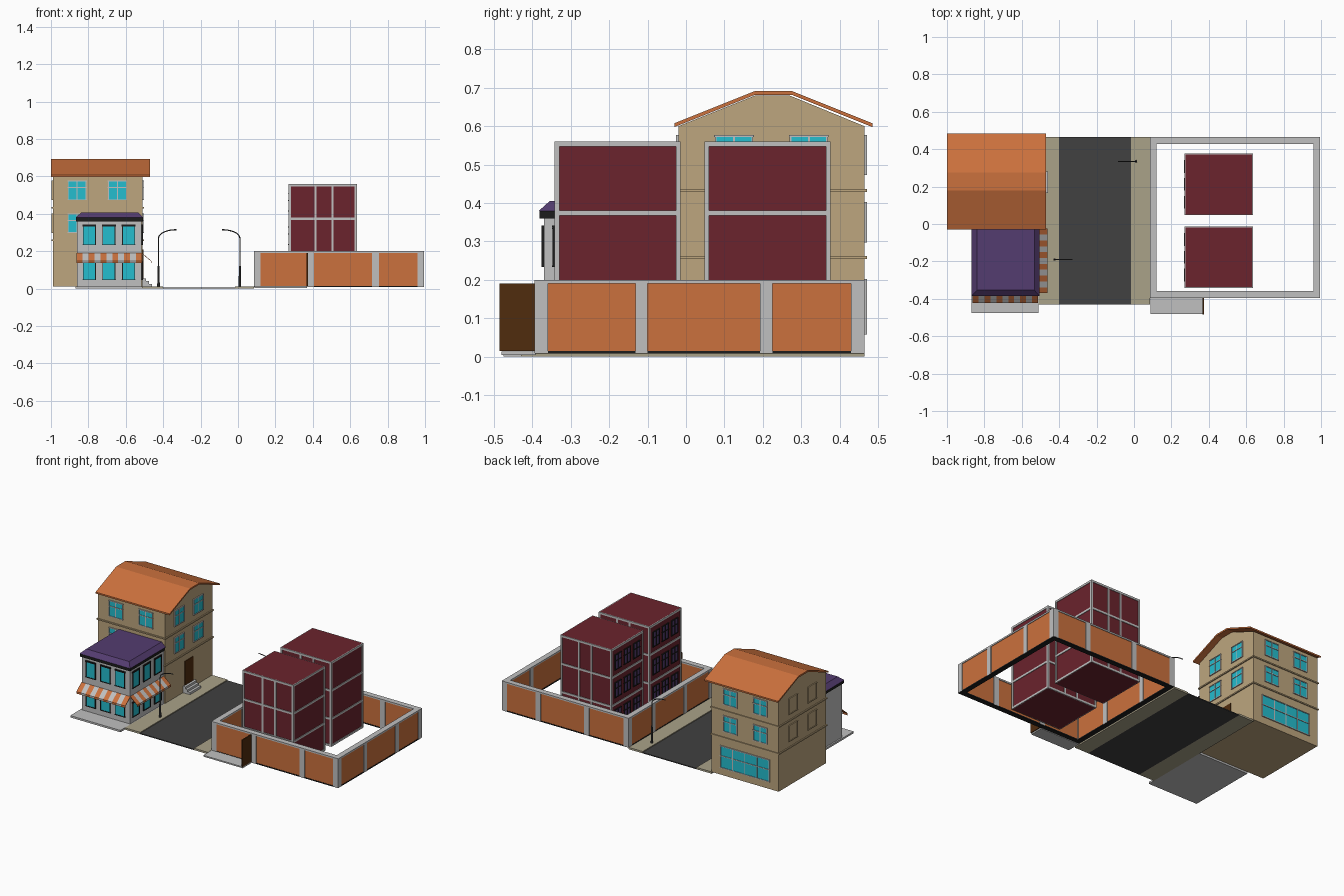
import bpy, bmesh, math
from mathutils import Matrix, Vector

if "Cube" in bpy.data.objects:
    bpy.data.objects.remove(bpy.data.objects["Cube"])

COLOURS = {
    "orange": (0.60, 0.165, 0.047), "tan": (0.51, 0.38, 0.21), "light_grey": (0.53, 0.53, 0.53),
    "purple": (0.088, 0.045, 0.16), "cyan": (0.018, 0.51, 0.62), "maroon": (0.145, 0.017, 0.026),
    "asphalt": (0.052, 0.052, 0.052), "pavement": (0.40, 0.36, 0.25),
    "brown": (0.08, 0.025, 0.004), "black": (0.012, 0.012, 0.012)}
MATS = {}
for n, c in COLOURS.items():
    MATS[n] = bpy.data.materials.new(n)
    MATS[n].diffuse_color = (*c, 1)


def finish(name, bm, *mats):
    me = bpy.data.meshes.new(name)
    bm.to_mesh(me)
    bm.free()
    for m in mats:
        me.materials.append(MATS[m])
    ob = bpy.data.objects.new(name, me)
    bpy.context.collection.objects.link(ob)
    return ob


def boxes(name, mat, items):
    """One object made of boxes (x0, x1, y0, y1, z0, z1)."""
    bm = bmesh.new()
    for x0, x1, y0, y1, z0, z1 in items:
        m = Matrix.Translation(((x0 + x1) / 2, (y0 + y1) / 2, (z0 + z1) / 2))
        bmesh.ops.create_cube(bm, size=1, matrix=m @ Matrix.Diagonal((x1 - x0, y1 - y0, z1 - z0, 1)))
    return finish(name, bm, mat)


def extrude_x(name, mat, profile, x0, x1):
    """Extrude a (y, z) profile along x."""
    bm = bmesh.new()
    f = bm.faces.new([bm.verts.new((x0, y, z)) for y, z in profile])
    r = bmesh.ops.extrude_face_region(bm, geom=[f])
    bmesh.ops.translate(bm, vec=(x1 - x0, 0, 0), verts=[v for v in r["geom"] if isinstance(v, bmesh.types.BMVert)])
    bmesh.ops.recalc_face_normals(bm, faces=bm.faces)
    return finish(name, bm, mat)


def on_wall(wall, u0, u1, z0, z1, d):
    """Box standing d proud of a wall = (axis, coordinate, outward sign)."""
    axis, c, s = wall
    a, b = sorted((c - s * 0.002, c + s * d))
    return (a, b, u0, u1, z0, z1) if axis == "x" else (u0, u1, a, b, z0, z1)


def window(wall, u, z0, w, h, cols, rows, bar=0.005):
    """Returns pane box and list of frame bars."""
    pane = on_wall(wall, u - w / 2, u + w / 2, z0, z0 + h, 0.003)
    bars = []
    for i in range(cols + 1):
        p = u - w / 2 + w * i / cols
        bars.append(on_wall(wall, p - bar / 2, p + bar / 2, z0, z0 + h, 0.006))
    for r in rows:
        p = z0 + h * r
        bars.append(on_wall(wall, u - w / 2 - 0.004, u + w / 2 + 0.004, p - bar / 2, p + bar / 2, 0.0065))
    return pane, bars


# ---- street ----
boxes("road", "asphalt", [(-0.40, -0.015, -0.43, 0.465, 0, 0.006)])
boxes("pavements", "pavement", [(-0.51, -0.40, -0.43, 0.465, 0, 0.012), (-0.015, 0.085, -0.43, 0.465, 0, 0.012)])

for name, x, y, s in (("left_street_lamp", -0.425, -0.19, 1), ("right_street_lamp", 0.01, 0.335, -1)):
    path = [(x, y, 0.012), (x, y, 0.27)]
    for i in range(1, 9):
        t = math.pi / 2 * i / 8
        path.append((x + s * 0.095 * (1 - math.cos(t)), y, 0.27 + 0.045 * math.sin(t)))
    cu = bpy.data.curves.new(name, "CURVE")
    cu.dimensions = "3D"
    cu.bevel_depth, cu.bevel_resolution, cu.use_fill_caps = 0.003, 1, True
    sp = cu.splines.new("POLY")
    sp.points.add(len(path) - 1)
    for pt, co in zip(sp.points, path):
        pt.co = (*co, 1)
    cu.materials.append(MATS["asphalt"])
    bpy.context.collection.objects.link(bpy.data.objects.new(name, cu))
    bm = bmesh.new()
    bmesh.ops.create_cone(bm, cap_ends=True, segments=8, radius1=0.007, radius2=0.005, depth=0.11,
                          matrix=Matrix.Translation((x, y, 0.067)))
    finish(name + "_base", bm, "asphalt")

# ---- tall house ----
extrude_x("house_walls", "tan", [(-0.02, 0.012), (0.465, 0.012), (0.465, 0.60), (0.27, 0.68),
                                 (0.18, 0.68), (-0.02, 0.60)], -0.99, -0.51)
top = [(-0.03, 0.608), (0.18, 0.692), (0.275, 0.692), (0.485, 0.608)]
extrude_x("house_roof", "orange", top + [(y, z - 0.010) for y, z in reversed(top)], -1.0, -0.47)
boxes("house_bands", "tan", [(-0.997, -0.503, -0.027, 0.471, z - 0.004, z + 0.004) for z in (0.258, 0.433)])

FRONT, BACK = ("y", -0.02, -1), ("y", 0.465, 1)
RIGHT, LEFT = ("x", -0.51, 1), ("x", -0.99, -1)
panes, frames, blind = [], [], []
for z in (0.30, 0.475):
    for wall, us in ((FRONT, (-0.86, -0.645)), (BACK, (-0.86, -0.645)), (RIGHT, (0.125, 0.32)), (LEFT, (0.125, 0.32))):
        for u in us:
            p, b = window(wall, u, z, 0.095, 0.10, 2, (0, 0.65, 1))
            if wall is LEFT:      # blind windows on the left gable
                p, b = window(wall, u, z, 0.085, 0.10, 1, (0, 1))
                blind += [p] + b
            else:
                panes.append(p)
                frames += b
p, b = window(BACK, -0.75, 0.06, 0.35, 0.14, 4, (0, 0.55, 1))   # wide shop window at the back
boxes("house_window_panes", "cyan", panes + [p])
boxes("house_window_frames", "light_grey", frames + b)
boxes("house_blind_windows", "tan", blind)
boxes("house_door", "brown", [on_wall(RIGHT, 0.18, 0.265, 0.055, 0.21, 0.004)])
boxes("house_steps", "light_grey", [(-0.51, -0.46 - 0.016 * i, 0.165, 0.28, 0.01, 0.026 + 0.014 * i) for i in range(3)])

# ---- corner shop ----
boxes("shop_base", "light_grey", [(-0.87, -0.51, -0.475, -0.02, 0, 0.012)])
boxes("shop_walls", "light_grey", [(-0.86, -0.515, -0.37, -0.021, 0.012, 0.365)])
boxes("shop_cornice", "black", [(-0.866, -0.507, -0.382, -0.021, 0.36, 0.38)])
bm = bmesh.new()   # mansard roof
bmesh.ops.create_cube(bm, size=1, matrix=Matrix.Translation((-0.6865, -0.2015, 0.3925)) @ Matrix.Diagonal((0.363, 0.365, 0.027, 1)))
for v in bm.verts:
    if v.co.z > 0.39:
        v.co.x += 0.028 if v.co.x < -0.68 else -0.028
        v.co.y += 0.03 if v.co.y < -0.2 else 0
finish("shop_roof", bm, "purple")

S_FRONT, S_RIGHT = ("y", -0.37, -1), ("x", -0.515, 1)
panes, frames = [], []
for wall, us in ((S_FRONT, (-0.795, -0.69, -0.585)), (S_RIGHT, (-0.312, -0.2, -0.088))):
    for u in us:
        for z, h in ((0.048, 0.095), (0.235, 0.105)):
            p, b = window(wall, u, z, 0.066, h, 1, (0, 0.95, 1), 0.004)
            panes.append(p)
            frames += b
boxes("shop_window_panes", "cyan", panes)
boxes("shop_window_frames", "black", frames)


def awning(name, a, b, out, n=11):
    """Striped sloping sheet along the wall line a-b."""
    bm = bmesh.new()
    a, b, out = Vector(a), Vector(b), Vector(out)
    rows = []
    for i in range(n + 1):
        p = a.lerp(b, i / n)
        q = p + out
        rows.append([bm.verts.new(c) for c in (p, q, q - Vector((0, 0, 0.012)))])
    for i in range(n):
        for j in range(2):
            f = bm.faces.new((rows[i][j], rows[i][j + 1], rows[i + 1][j + 1], rows[i + 1][j]))
            f.material_index = i % 2
    ob = finish(name, bm, "orange", "light_grey")
    m = ob.modifiers.new("thickness", "SOLIDIFY")
    m.thickness, m.offset = 0.003, 0


awning("front_awning", (-0.863, -0.37, 0.19), (-0.513, -0.37, 0.19), (0, -0.05, -0.042))
awning("side_awning", (-0.515, -0.37, 0.19), (-0.515, -0.025, 0.19), (0.05, 0, -0.042))

# ---- walled yard ----
X0, X1, Y0, Y1, T = 0.085, 0.995, -0.395, 0.465, 0.036
E = 0.004


def ring(e, z0, z1):
    return [(X0 + e, X1 - e, Y0 + e, Y0 + T - e, z0, z1), (X0 + e, X1 - e, Y1 - T + e, Y1 - e, z0, z1),
            (X0 + e, X0 + T - e, Y0 + T - e, Y1 - T + e, z0, z1), (X1 - T + e, X1 - e, Y0 + T - e, Y1 - T + e, z0, z1)]


boxes("yard_wall_panels", "orange", ring(E, 0.014, 0.192))
boxes("yard_wall_coping", "light_grey", ring(0, 0.19, 0.20))
boxes("yard_wall_footing", "black", ring(0.002, 0.008, 0.015))
posts = [(x, x + T, y, y + T, 0.010, 0.191) for x in (X0, X1 - T) for y in (Y0, Y1 - T)]
for x in (0.37, 0.717):
    posts += [(x, x + T, y, y + T, 0.010, 0.191) for y in (Y0, Y1 - T)]
for y in (-0.132, 0.193):
    posts += [(x, x + T, y, y + 0.032, 0.010, 0.191) for x in (X0, X1 - T)]
boxes("yard_wall_posts", "light_grey", posts)
boxes("gate_slab", "light_grey", [(0.088, 0.37, -0.48, -0.39, 0.004, 0.013)])
boxes("open_gate", "brown", [(0.366, 0.373, -0.485, -0.39, 0.015, 0.19)])

# ---- twin apartment blocks ----
for name, y0 in (("front_block", -0.338), ("rear_block", 0.052)):
    x0, x1, y1, zt = 0.275, 0.632, y0 + 0.32, 0.56
    boxes(name + "_walls", "maroon", [(x0, x1, y0, y1, 0.012, zt)])
    trim, panes, glaze = [], [], []
    for wall in (("y", y0, -1), ("y", y1, 1), ("x", x0, -1), ("x", x1, 1)):
        a, b = (x0, x1) if wall[0] == "y" else (y0, y1)
        for z in (0.012, 0.184, 0.367, 0.547):
            trim.append(on_wall(wall, a - 0.004, b + 0.004, z, z + 0.013, 0.004))
        for u in (a + 0.002, b - 0.002) + ((0.415, 0.505) if wall[0] == "y" else ()):
            trim.append(on_wall(wall, u - 0.006, u + 0.006, 0.012, zt, 0.004))
    # window side faces the street
    street = ("x", x0, -1)
    for z in (0.06, 0.235, 0.415):
        for i in range(3):
            p, b = window(street, y0 + 0.065 + 0.095 * i, z, 0.06, 0.095, 2, (0, 0.6, 1), 0.005)
            panes.append(p)
            glaze += b
    boxes(name + "_trim", "light_grey", trim)
    boxes(name + "_window_panes", "purple", panes)
    boxes(name + "_window_frames", "black", glaze)

for m in bpy.data.materials:
    if m.users and not m.is_grease_pencil:
        m.use_nodes = True
        m.node_tree.nodes["Principled BSDF"].inputs["Base Color"].default_value = m.diffuse_color
